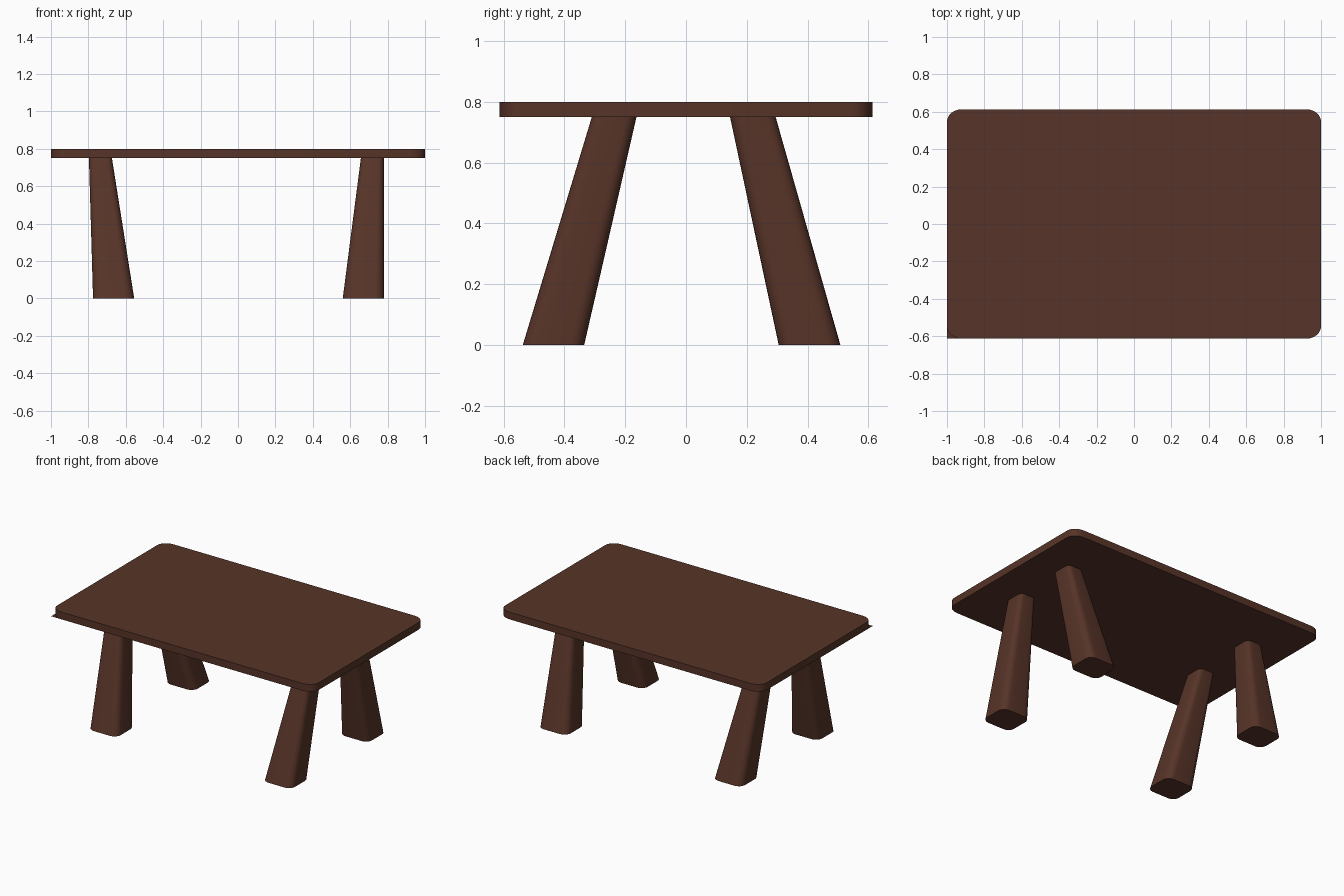
import bpy, bmesh, math

if "Cube" in bpy.data.objects:
    bpy.data.objects.remove(bpy.data.objects["Cube"])

wood = bpy.data.materials.new("dark_wood")
wood.diffuse_color = (0.095, 0.034, 0.021, 1)
wood.use_nodes = True
wood.node_tree.nodes["Principled BSDF"].inputs["Base Color"].default_value = wood.diffuse_color


def rounded_rect(x0, x1, y0, y1, rx, ry, steps=6):
    """Counter-clockwise outline of a rectangle with rounded corners."""
    pts = []
    corners = [(x1 - rx, y1 - ry), (x0 + rx, y1 - ry), (x0 + rx, y0 + ry), (x1 - rx, y0 + ry)]
    for q, (cx, cy) in enumerate(corners):
        for i in range(steps + 1):
            a = math.pi / 2 * (q + i / steps)
            pts.append((cx + rx * math.cos(a), cy + ry * math.sin(a)))
    return pts


def loft(name, lower, z0, upper, z1, flap=None):
    """Closed solid between two outlines; flap adds a pointed corner to the underside."""
    bm = bmesh.new()
    lo = [bm.verts.new((x, y, z0)) for x, y in lower]
    hi = [bm.verts.new((x, y, z1)) for x, y in upper]
    n = len(lo)
    for i in range(n):
        j = (i + 1) % n
        bm.faces.new((lo[i], lo[j], hi[j], hi[i]))
    bm.faces.new(hi)
    bm.faces.new(lo[::-1])
    if flap:
        tip = bm.verts.new((*flap[0], z0))
        bm.faces.new([tip] + lo[flap[1]:flap[2] + 1][::-1])
    me = bpy.data.meshes.new(name)
    bm.to_mesh(me)
    bm.free()
    ob = bpy.data.objects.new(name, me)
    bpy.context.collection.objects.link(ob)
    me.materials.append(wood)
    bpy.ops.object.select_all(action='DESELECT')
    ob.select_set(True)
    bpy.context.view_layer.objects.active = ob
    bpy.ops.object.shade_smooth_by_angle(angle=math.radians(35))
    return ob


# Tabletop with rounded corners; the front left underside keeps a square corner
top = rounded_rect(-1, 1, -0.613, 0.613, 0.08, 0.065)
loft("tabletop", top, 0.75, top, 0.80, flap=((-1, -0.613), 14, 20))

# Splayed, tapered legs: (foot range, top range) along each axis
xs = {"left": (-0.775, -0.555, -0.797, -0.674), "right": (0.56, 0.78, 0.657, 0.78)}
ys = {"front": (-0.537, -0.335, -0.31, -0.163), "back": (0.305, 0.508, 0.145, 0.295)}
for sx, (a0, a1, b0, b1) in xs.items():
    for sy, (c0, c1, d0, d1) in ys.items():
        foot = rounded_rect(a0, a1, c0, c1, 0.05, 0.047)
        head = rounded_rect(b0, b1, d0, d1, 0.03, 0.036)
        loft(f"{sy}_{sx}_leg", foot, 0, head, 0.75)
